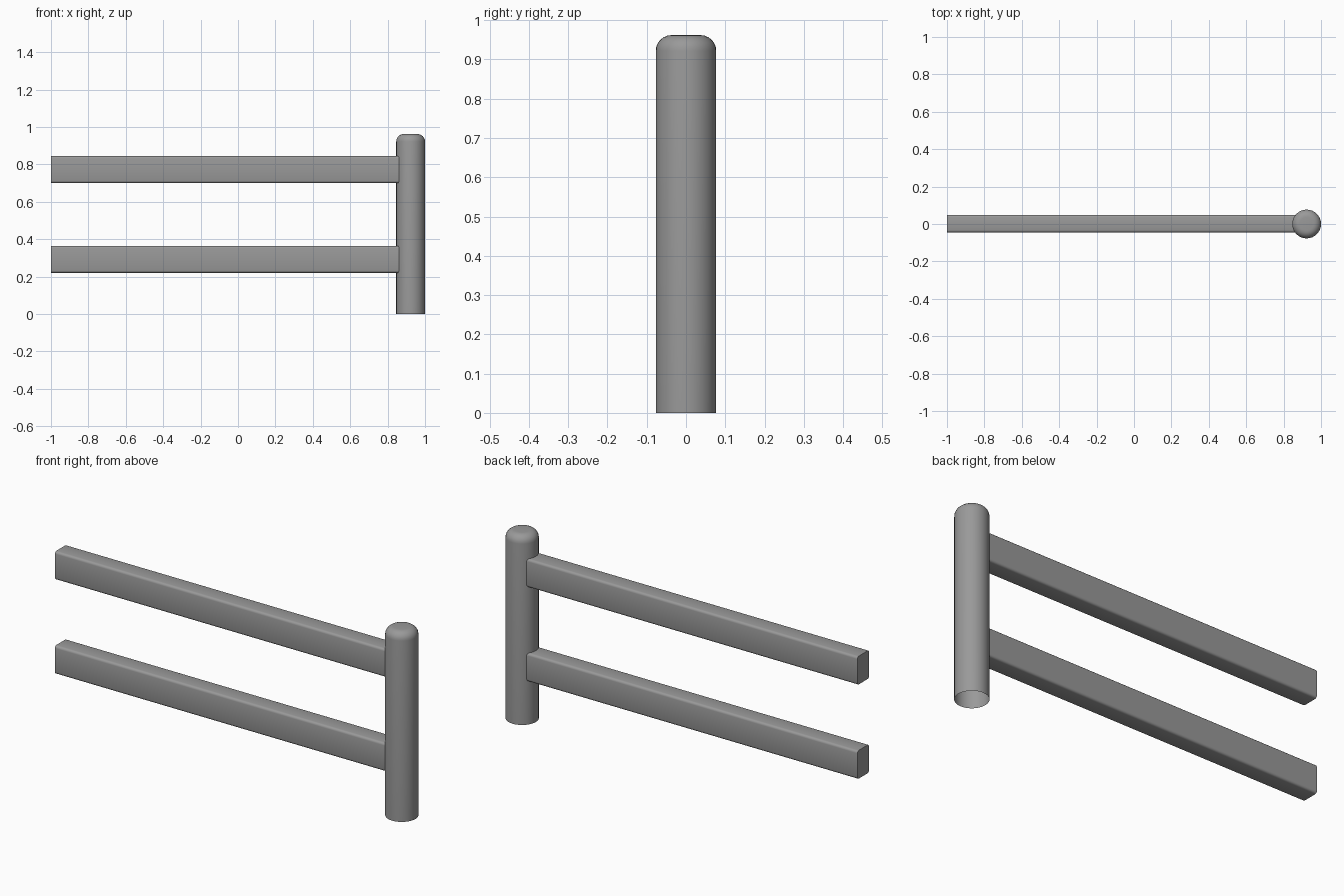
import bpy, bmesh, math

cube = bpy.data.objects.get("Cube")
if cube:
    bpy.data.objects.remove(cube, do_unlink=True)

GREY = (0.32, 0.32, 0.32, 1)
mat = bpy.data.materials.new("painted_grey")
mat.use_nodes = True
mat.diffuse_color = GREY
mat.node_tree.nodes["Principled BSDF"].inputs["Base Color"].default_value = GREY

POST_X, RADIUS, HEIGHT, ROUND = 0.923, 0.077, 0.962, 0.04
RAIL_WIDTH, RAIL_HEIGHT, RAIL_BEVEL = 0.094, 0.144, 0.012


def finish(name, bm, angle):
    bmesh.ops.recalc_face_normals(bm, faces=bm.faces)
    mesh = bpy.data.meshes.new(name)
    bm.to_mesh(mesh)
    bm.free()
    mesh.materials.append(mat)
    obj = bpy.data.objects.new(name, mesh)
    bpy.context.collection.objects.link(obj)
    bpy.ops.object.select_all(action='DESELECT')
    obj.select_set(True)
    bpy.context.view_layer.objects.active = obj
    bpy.ops.object.shade_smooth_by_angle(angle=math.radians(angle))
    return obj


# Post: tube with a rounded top and an open foot
bm = bmesh.new()
bmesh.ops.create_cone(bm, cap_ends=True, segments=32,
                      radius1=RADIUS, radius2=RADIUS, depth=HEIGHT)
bmesh.ops.translate(bm, verts=bm.verts, vec=(0, 0, HEIGHT / 2))
foot = [f for f in bm.faces if f.normal.z < -0.9]
bmesh.ops.delete(bm, geom=foot, context='FACES_ONLY')
rim = [e for e in bm.edges if all(v.co.z > HEIGHT - 0.001 for v in e.verts)]
bmesh.ops.bevel(bm, geom=rim, offset=ROUND, segments=6, profile=0.5, affect='EDGES')
post = finish("post", bm, 40)
post.location.x = POST_X

# Rails: long bars with softened lengthwise edges, running into the post
length = POST_X + 1
for name, z in (("lower_rail", 0.292), ("upper_rail", 0.772)):
    bm = bmesh.new()
    bmesh.ops.create_cube(bm, size=1)
    bmesh.ops.scale(bm, verts=bm.verts, vec=(length, RAIL_WIDTH, RAIL_HEIGHT))
    long_edges = [e for e in bm.edges if e.calc_length() > 1]
    bmesh.ops.bevel(bm, geom=long_edges, offset=RAIL_BEVEL, segments=3,
                    profile=0.5, affect='EDGES')
    rail = finish(name, bm, 40)
    rail.location = (POST_X - length / 2, 0.002, z)
